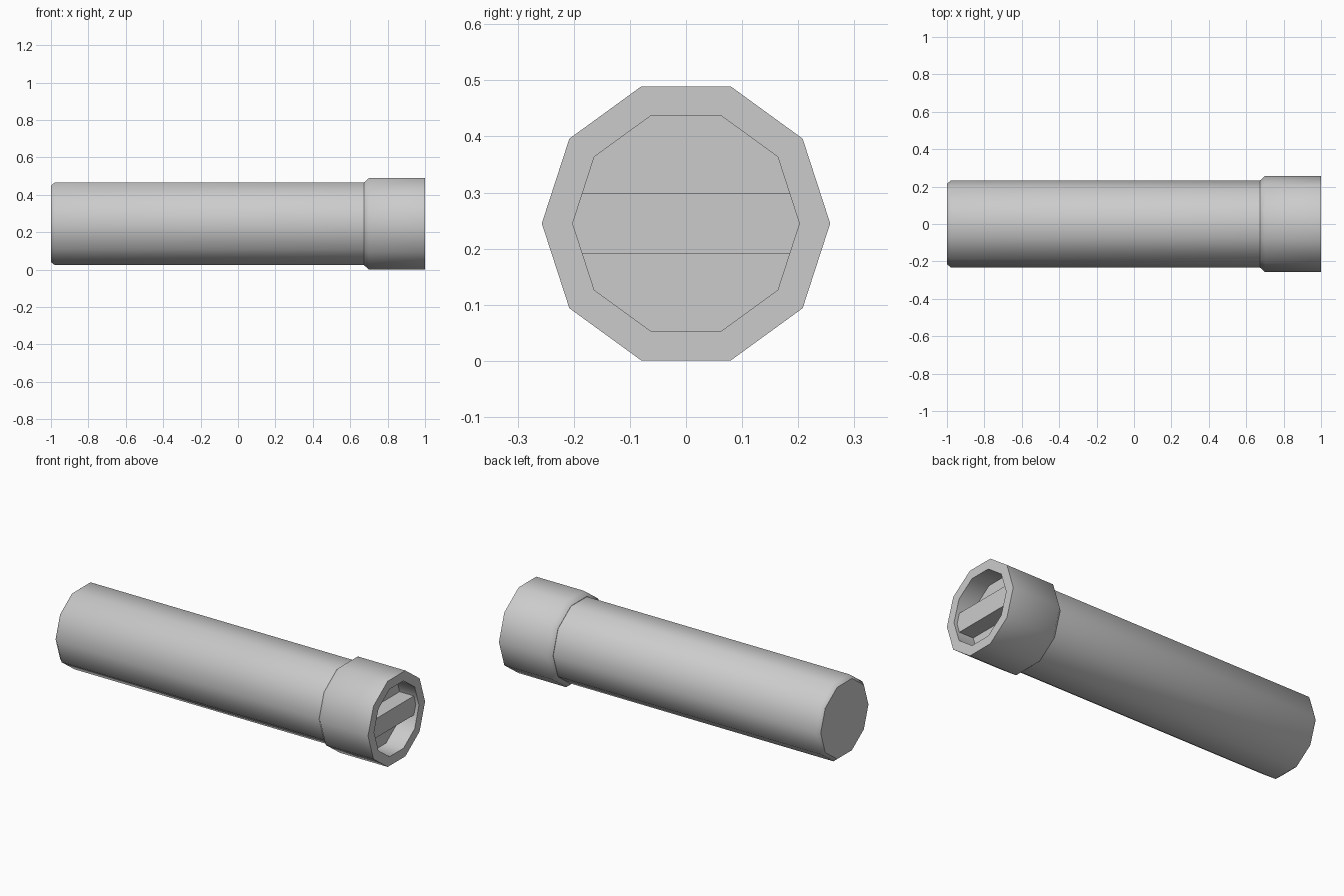
import bpy, math

old = bpy.data.objects.get("Cube")
if old:
    bpy.data.objects.remove(old, do_unlink=True)

SIDES = 10
AXIS_Z = 0.245

# One plain grey for the whole model
grey = bpy.data.materials.new("plain grey")
grey.use_nodes = True
colour = (0.6, 0.6, 0.6, 1)
grey.diffuse_color = colour
grey.node_tree.nodes["Principled BSDF"].inputs["Base Color"].default_value = colour


def lathe(name, profile):
    """Ten-sided solid around the x axis; profile is (x, radius), ends capped."""
    verts = []
    for x, r in profile:
        for i in range(SIDES):
            a = math.tau * i / SIDES
            verts.append((x, r * math.cos(a), AXIS_Z + r * math.sin(a)))
    faces = [tuple(reversed(range(SIDES)))]
    for ring in range(len(profile) - 1):
        for i in range(SIDES):
            a, b = ring * SIDES + i, ring * SIDES + (i + 1) % SIDES
            faces.append((a, b, b + SIDES, a + SIDES))
    faces.append(tuple(range(len(verts) - SIDES, len(verts))))
    mesh = bpy.data.meshes.new(name)
    mesh.from_pydata(verts, [], faces)
    obj = bpy.data.objects.new(name, mesh)
    bpy.context.collection.objects.link(obj)
    mesh.materials.append(grey)
    bpy.ops.object.select_all(action="DESELECT")
    obj.select_set(True)
    bpy.context.view_layer.objects.active = obj
    bpy.ops.object.shade_smooth_by_angle(angle=math.radians(46))
    return obj


# Long tube with a chamfered closed end
lathe("tube_body", [(-1, 0.215), (-0.98, 0.232), (0.8, 0.232)])

# Wider end collar with a shallow open recess
lathe("end_collar", [(0.675, 0.234), (0.70, 0.257), (1, 0.257),
                     (1, 0.202), (0.89, 0.202)])

# Grip bar across the recess, its ends buried in the collar wall
bpy.ops.mesh.primitive_cube_add(size=1, location=(0.93, 0, AXIS_Z))
bar = bpy.context.object
bar.name = "grip_bar"
bar.scale = (0.10, 0.42, 0.109)
bar.data.materials.append(grey)
